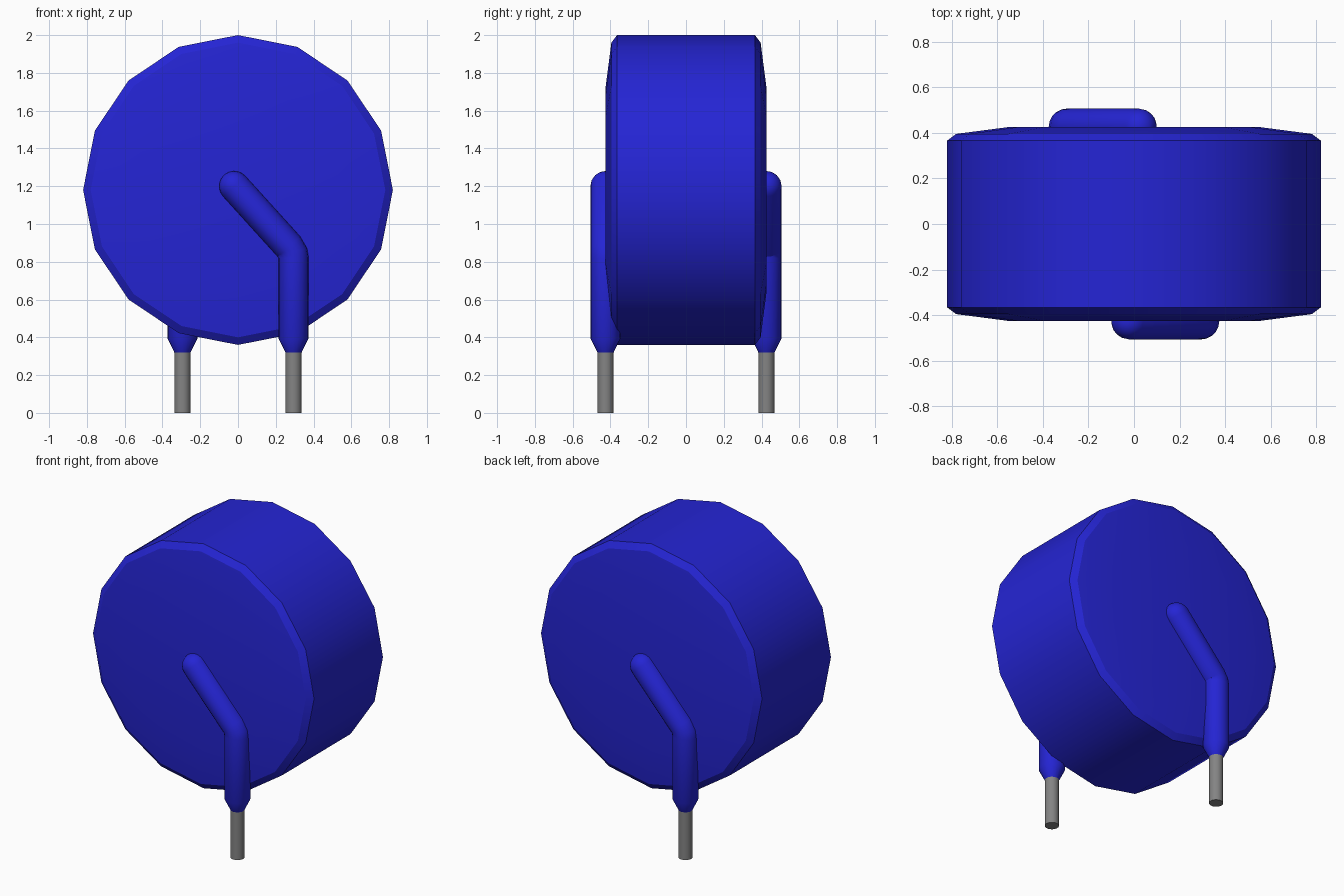
import bpy, bmesh, math
from mathutils import Vector

cube = bpy.data.objects.get("Cube")
if cube:
    bpy.data.objects.remove(cube)


def material(name, colour):
    m = bpy.data.materials.new(name)
    m.use_nodes = True
    m.diffuse_color = (*colour, 1)
    m.node_tree.nodes["Principled BSDF"].inputs["Base Color"].default_value = (*colour, 1)
    return m


BLUE = material("blue_coating", (0.018, 0.018, 0.66))
GREY = material("grey_wire", (0.23, 0.23, 0.23))


def loft(name, rings, mat, angle):
    """Skin a list of equal-sized point rings and cap both ends."""
    bm = bmesh.new()
    loops = [[bm.verts.new(p) for p in ring] for ring in rings]
    n = len(loops[0])
    for a, b in zip(loops, loops[1:]):
        for i in range(n):
            j = (i + 1) % n
            bm.faces.new((a[i], a[j], b[j], b[i]))
    bm.faces.new(loops[0])
    bm.faces.new(loops[-1])
    bmesh.ops.recalc_face_normals(bm, faces=bm.faces)
    mesh = bpy.data.meshes.new(name)
    bm.to_mesh(mesh)
    bm.free()
    mesh.materials.append(mat)
    ob = bpy.data.objects.new(name, mesh)
    bpy.context.collection.objects.link(ob)
    bpy.ops.object.select_all(action='DESELECT')
    ob.select_set(True)
    bpy.context.view_layer.objects.active = ob
    bpy.ops.object.shade_smooth_by_angle(angle=math.radians(angle))
    return ob


def circle(centre, u, v, r, n):
    return [centre + r * (math.cos(t) * u + math.sin(t) * v)
            for t in (2 * math.pi * i / n for i in range(n))]


X, Y, Z = Vector((1, 0, 0)), Vector((0, 1, 0)), Vector((0, 0, 1))

# Sixteen-sided disc body with a two-step softened rim
half = [(0.425, 0.55), (0.395, 0.78), (0.365, 0.82)]
profile = [(-y, r) for y, r in half] + [(y, r) for y, r in reversed(half)]
loft("disc_body", [circle(Vector((0, y, 1.18)), Z, X, r, 16) for y, r in profile], BLUE, 28)

# Coated lead path in x, z with radius: taper, straight run, bend, slanted run
R, TIP, LEAD_Y, LEAD_X = 0.08, Vector((-0.02, 0, 1.2)), -0.426, 0.294
slant = Vector((-0.29, 0, 0.32)).normalized()
path = [(LEAD_X, 0.32, 0.043, Z), (LEAD_X, 0.395, R, Z), (LEAD_X, 0.82, R, Z),
        (0.288, 0.852, R, (Z * 2 + slant).normalized()),
        (0.270, 0.880, R, slant)]
# Rounded end of the slanted run
for k in range(6):
    a = math.radians(k * 17)
    p = TIP + slant * R * math.sin(a)
    path.append((p.x, p.z, R * math.cos(a), slant))

# Front lead, and the back lead turned half way round the vertical axis
for side, turn in (("front", 0), ("back", math.pi)):
    rings = [circle(Vector((x, LEAD_Y, z)), Y, Y.cross(d), r, 20) for x, z, r, d in path]
    coat = loft(side + "_lead_coating", rings, BLUE, 35)
    rings = [circle(Vector((LEAD_X, LEAD_Y, z)), X, Y, 0.043, 20) for z in (0, 0.34)]
    wire = loft(side + "_lead_wire", rings, GREY, 35)
    for ob in (coat, wire):
        ob.rotation_euler.z = turn
